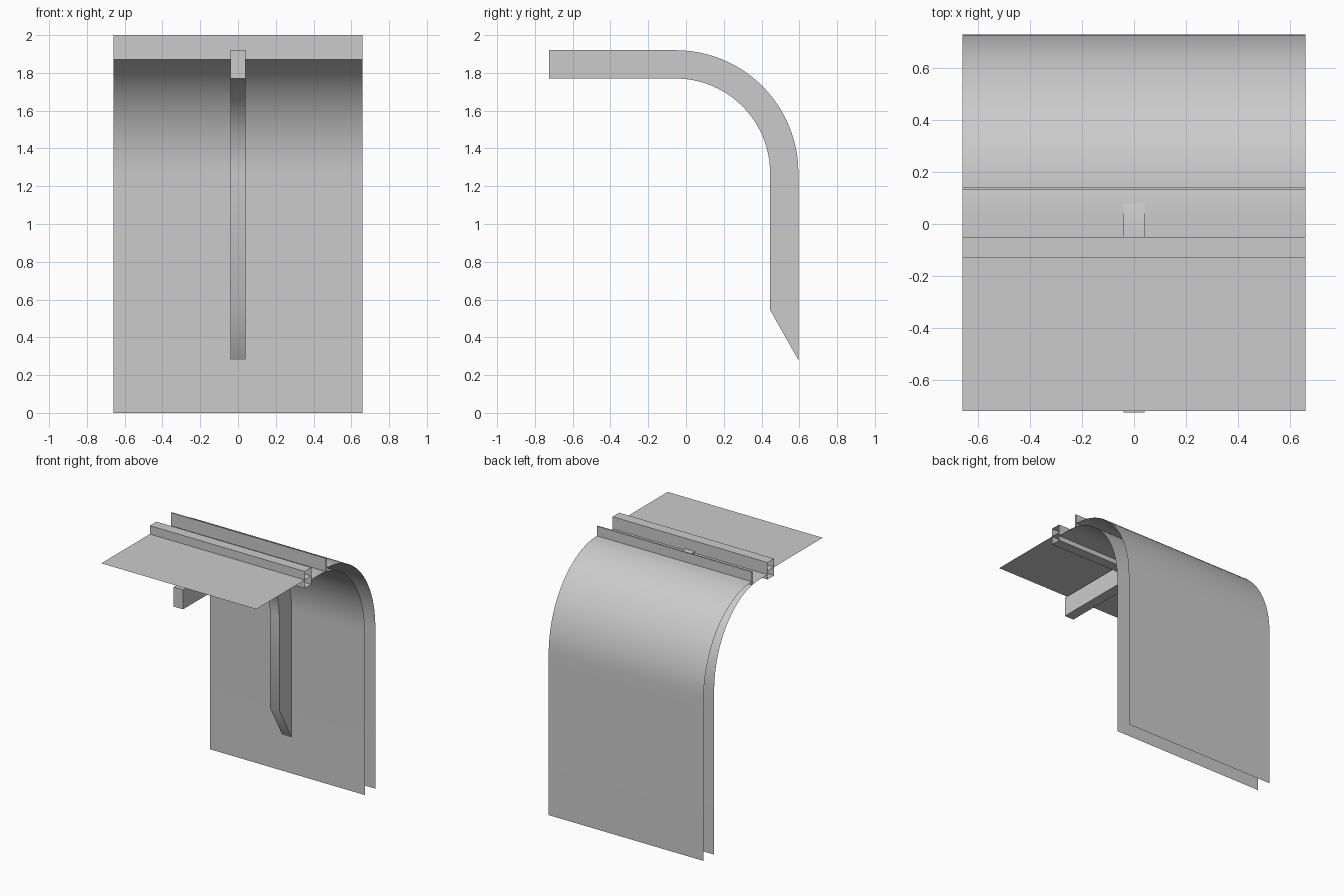
import bpy, bmesh, math

if "Cube" in bpy.data.objects:
    bpy.data.objects.remove(bpy.data.objects["Cube"])

HALF = 0.66  # half width of all sheets and rails


def arc(cy, cz, a, b, n=24):
    """Quarter ellipse in the yz plane, from straight up to straight back."""
    return [(cy + a * math.sin(i / n * math.pi / 2),
             cz + b * math.cos(i / n * math.pi / 2)) for i in range(n + 1)]


def sweep(name, profile, half, closed=False, caps=False, smooth=False):
    """Stretch a yz profile across x as an open sheet, tube or solid."""
    bm = bmesh.new()
    left = [bm.verts.new((-half, y, z)) for y, z in profile]
    right = [bm.verts.new((half, y, z)) for y, z in profile]
    n = len(profile)
    for i in range(n if closed else n - 1):
        j = (i + 1) % n
        bm.faces.new((left[i], right[i], right[j], left[j]))
    if caps:
        bm.faces.new(left)
        bm.faces.new(right[::-1])
    if closed:
        bmesh.ops.recalc_face_normals(bm, faces=bm.faces)
    mesh = bpy.data.meshes.new(name)
    bm.to_mesh(mesh)
    bm.free()
    ob = bpy.data.objects.new(name, mesh)
    bpy.context.collection.objects.link(ob)
    if smooth:
        bpy.ops.object.select_all(action='DESELECT')
        ob.select_set(True)
        bpy.context.view_layer.objects.active = ob
        bpy.ops.object.shade_smooth_by_angle(angle=math.radians(30))
    return ob


def rect(y0, y1, z0, z1):
    return [(y0, z0), (y0, z1), (y1, z1), (y1, z0)]


# Bent support rib with a slanted lower end
outer = [(-0.725, 1.92)] + arc(-0.055, 1.27, 0.65, 0.65) + [(0.595, 0.28)]
inner = [(-0.725, 1.77)] + arc(-0.055, 1.27, 0.50, 0.50) + [(0.445, 0.545)]
sweep("support_rib", outer + inner[::-1], 0.04, closed=True, caps=True, smooth=True)

# Flat front sheet, running through the rail as its middle web
sweep("front_sheet", [(-0.72, 1.935), (-0.13, 1.935), (-0.05, 1.935)], HALF)

# Open-ended hollow rail
sweep("front_rail", rect(-0.13, -0.05, 1.87, 2.0), HALF, closed=True)

# Inner curved sheet, lying on the rib
sweep("inner_sheet", [(-0.05, 1.907)] + arc(0.05, 1.26, 0.55, 0.647) + [(0.60, 0.0)],
      HALF, smooth=True)

# Upright strip at the top edge of the outer sheet
sweep("rear_strip", rect(0.13, 0.14, 1.90, 2.0), HALF, closed=True)

# Outer curved sheet
sweep("outer_sheet", arc(0.14, 1.245, 0.588, 0.68) + [(0.728, 0.0)], HALF, smooth=True)
